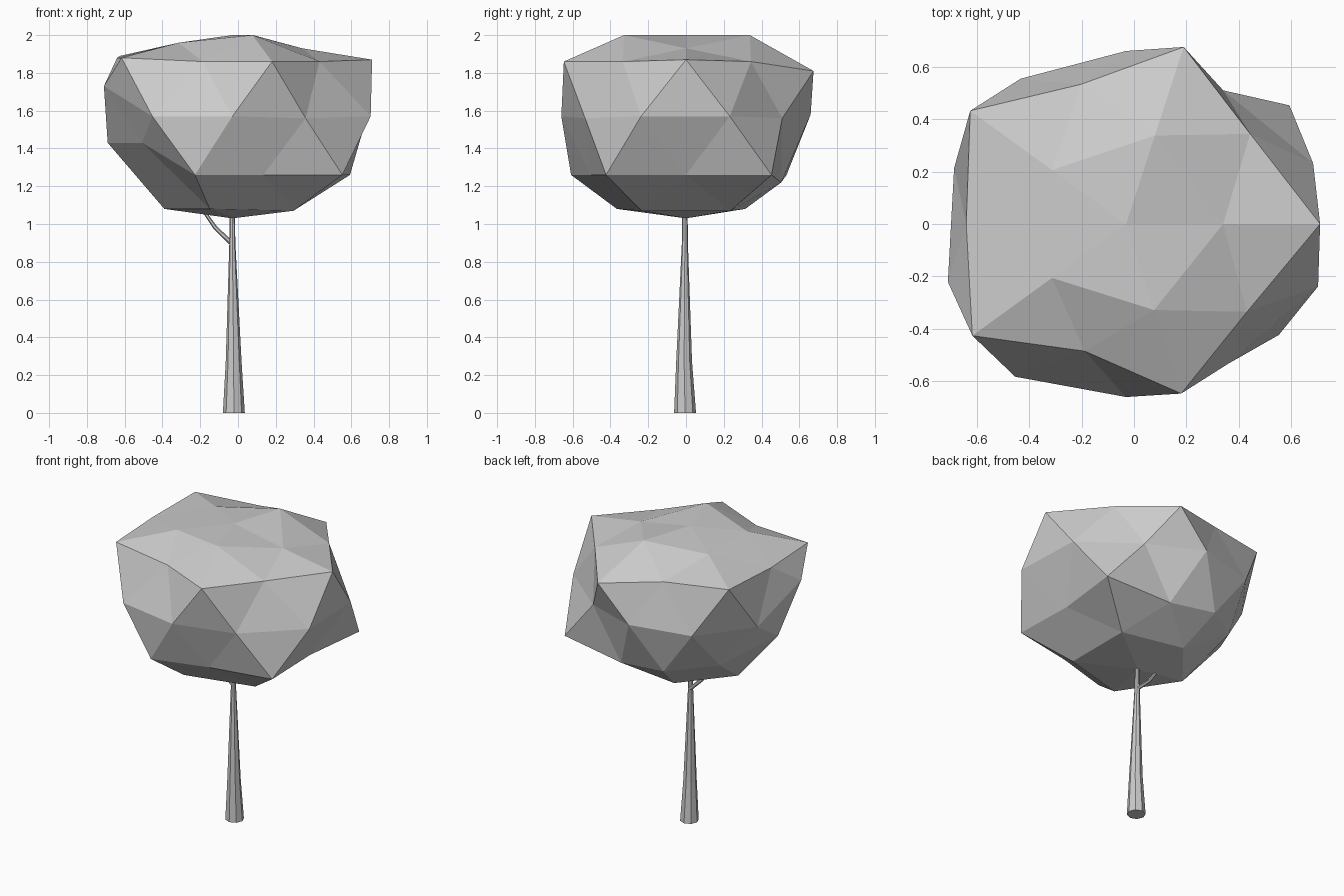
import bpy, bmesh, math
from mathutils import Vector

if "Cube" in bpy.data.objects:
    bpy.data.objects.remove(bpy.data.objects["Cube"])

CX = -0.03  # crown and trunk axis


def finish(name, bm):
    bmesh.ops.recalc_face_normals(bm, faces=bm.faces[:])
    me = bpy.data.meshes.new(name)
    bm.to_mesh(me)
    bm.free()
    ob = bpy.data.objects.new(name, me)
    bpy.context.collection.objects.link(ob)
    return ob


def tapered_tube(name, path, sides, level=False):
    """path: (centre, radius) rings; level keeps the rings horizontal."""
    bm = bmesh.new()
    axis = Vector(path[-1][0]) - Vector(path[0][0])
    q = Vector((0, 0, 1)).rotation_difference(Vector((0, 0, 1)) if level else axis)
    rings = []
    for c, r in path:
        ring = []
        for i in range(sides):
            a = 2 * math.pi * i / sides
            ring.append(bm.verts.new(Vector(c) + q @ Vector((r * math.cos(a), r * math.sin(a), 0))))
        rings.append(ring)
    for a, b in zip(rings, rings[1:]):
        for i in range(sides):
            j = (i + 1) % sides
            bm.faces.new((a[i], a[j], b[j], b[i]))
    bm.faces.new(rings[0])
    bm.faces.new(rings[-1])
    return finish(name, bm)


# Crown: icosphere whose rings are reshaped (radii and heights by angle)
RINGS = {
    1.0: ([0], [2.0]),
    0.85: ([.37, .355, .35, .35, .345], [1.93, 2.0, 1.96, 1.96, 2.0]),
    0.53: ([.585, .56, .61, .51, .57], [1.86, 1.87, 1.88, 1.86, 1.86]),
    0.45: ([.74, .71, .735, .725, .68], [1.87, 1.81, 1.89, 1.88, 1.86]),
    0.0: ([.75, .63, .66, .685, .69, .715, .72, .66, .66, .77],
          [1.57, 1.56, 1.58, 1.57, 1.57, 1.73, 1.57, 1.57, 1.56, 1.57]),
    -0.45: ([.77, .56, .66, .64, .72], [1.26, 1.26, 1.43, 1.26, 1.26]),
    -0.53: ([.57, .53, .56, .59, .53], [1.26, 1.22, 1.3, 1.43, 1.26]),
    -0.85: ([.4, .33, .36, .385, .4], [1.07, 1.08, 1.08, 1.08, 1.07]),
    -1.0: ([0], [1.03]),
}
bm = bmesh.new()
bmesh.ops.create_icosphere(bm, subdivisions=2, radius=1)
groups = {z: [] for z in RINGS}
for v in bm.verts:
    z = min(RINGS, key=lambda k: abs(k - v.co.z))
    groups[z].append((round(math.degrees(math.atan2(v.co.y, v.co.x))) % 360, v))
for z, members in groups.items():
    members.sort(key=lambda m: m[0])
    for (deg, v), r, h in zip(members, *RINGS[z]):
        a = math.radians(deg)
        v.co = (CX + r * math.cos(a), r * math.sin(a), h)
finish("crown", bm)

# Trunk
tapered_tube("trunk", [((-.022, -.005, 0), .058), ((-.023, -.01, .27), .042),
                       ((CX, -.006, .9), .016), ((CX, -.006, 1.15), .012)], 8, level=True)

# Side branch
tapered_tube("branch", [((-.03, 0, .895), .013), ((-.12, 0, .98), .011),
                        ((-.21, 0, 1.11), .008)], 6)
